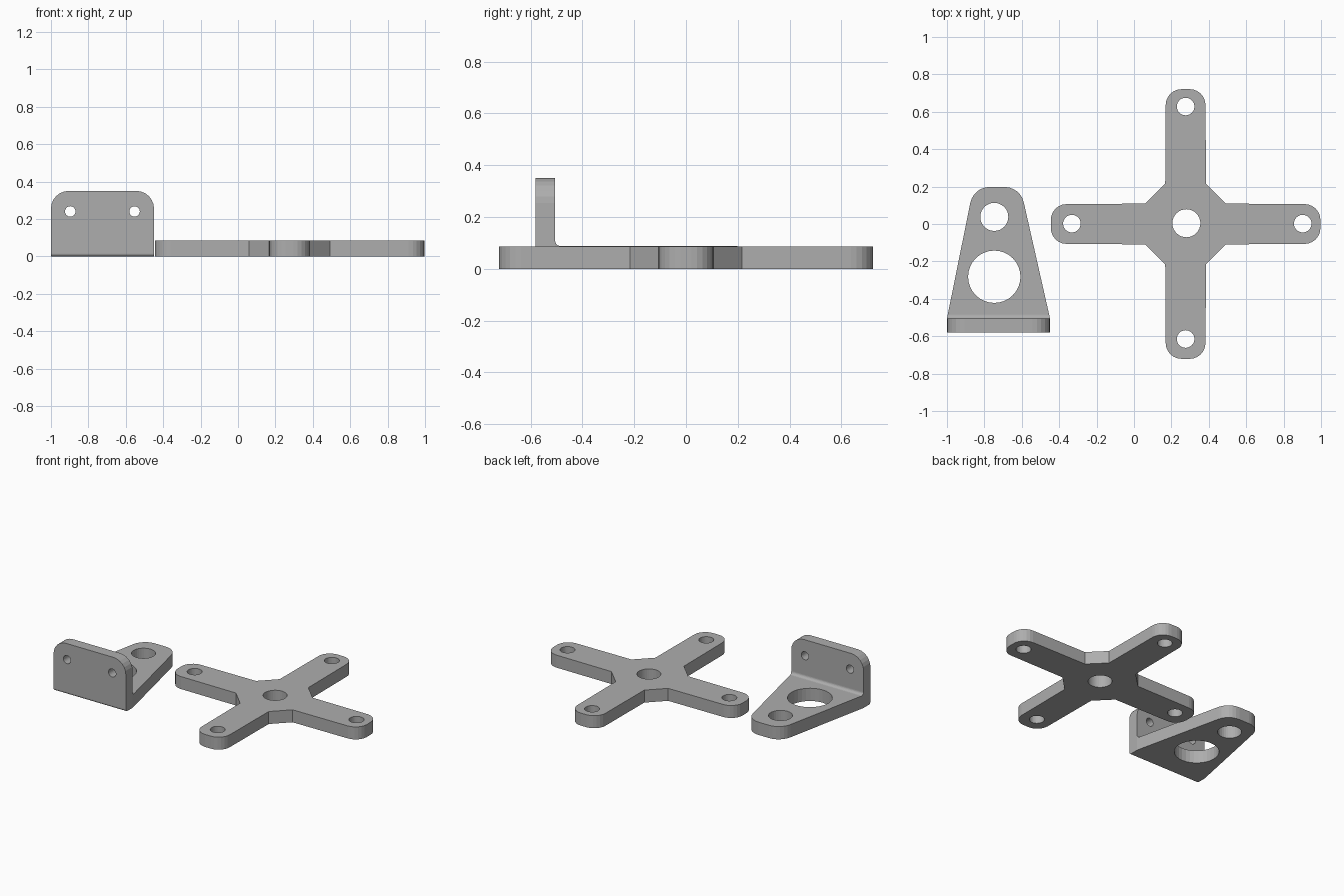
import bpy, bmesh, math
from mathutils import Vector

if "Cube" in bpy.data.objects:
    bpy.data.objects.remove(bpy.data.objects["Cube"])

grey = bpy.data.materials.new("plain grey")
grey.diffuse_color = (0.42, 0.42, 0.42, 1)
grey.use_nodes = True
grey.node_tree.nodes["Principled BSDF"].inputs["Base Color"].default_value = grey.diffuse_color


def rounded(points, seg=6):
    """Outline from (u, v, radius) corners, with arcs tangent to both edges."""
    out = []
    n = len(points)
    for i, (u, v, r) in enumerate(points):
        p = Vector((u, v))
        if r == 0:
            out.append(p)
            continue
        a = (Vector(points[i - 1][:2]) - p).normalized()
        b = (Vector(points[(i + 1) % n][:2]) - p).normalized()
        half = a.angle(b) / 2
        centre = p + (a + b).normalized() * (r / math.sin(half))
        s = p + a * (r / math.tan(half)) - centre
        e = p + b * (r / math.tan(half)) - centre
        total = s.angle_signed(e)
        for k in range(seg + 1):
            t = -total * k / seg
            out.append(centre + Vector((s.x * math.cos(t) - s.y * math.sin(t),
                                        s.x * math.sin(t) + s.y * math.cos(t))))
    return out


def prism(name, outline, axis, lo, hi):
    """Extrude a 2D outline along x, y or z."""
    place = {"x": lambda p, w: (w, p.x, p.y),
             "y": lambda p, w: (p.x, w, p.y),
             "z": lambda p, w: (p.x, p.y, w)}[axis]
    bm = bmesh.new()
    low = [bm.verts.new(place(p, lo)) for p in outline]
    high = [bm.verts.new(place(p, hi)) for p in outline]
    bm.faces.new(low)
    bm.faces.new(high)
    for i in range(len(low)):
        j = (i + 1) % len(low)
        bm.faces.new((low[i], low[j], high[j], high[i]))
    bmesh.ops.recalc_face_normals(bm, faces=bm.faces)
    mesh = bpy.data.meshes.new(name)
    bm.to_mesh(mesh)
    bm.free()
    mesh.materials.append(grey)
    ob = bpy.data.objects.new(name, mesh)
    bpy.context.collection.objects.link(ob)
    return ob


def carve(target, tool, operation):
    """Apply a boolean and discard the tool."""
    mod = target.modifiers.new("cut", "BOOLEAN")
    mod.object, mod.operation, mod.solver = tool, operation, "EXACT"
    bpy.context.view_layer.objects.active = target
    bpy.ops.object.modifier_apply(modifier=mod.name)
    bpy.data.objects.remove(tool, do_unlink=True)


def hole(target, u, v, r, axis, lo, hi, seg=32):
    ring = [Vector((u + r * math.cos(2 * math.pi * k / seg),
                    v + r * math.sin(2 * math.pi * k / seg))) for k in range(seg)]
    carve(target, prism("hole_cutter", ring, axis, lo, hi), "DIFFERENCE")


# Four-armed plate: one arm's corners turned four times
CX, REACH, WIDTH = 0.276, 0.721, 0.106
arm = [(REACH, -WIDTH, 0.085), (REACH, WIDTH, 0.085),
       (0.216, 0.109, 0), (0.109, 0.216, 0)]
corners = []
for q in range(4):
    c, s = round(math.cos(q * math.pi / 2)), round(math.sin(q * math.pi / 2))
    corners += [(CX + u * c - v * s, u * s + v * c, r) for u, v, r in arm]
cross = prism("cross_plate", rounded(corners), "z", 0, 0.086)
hole(cross, CX + 0.004, 0.004, 0.075, "z", -0.1, 0.2)
for dx, dy in ((0.626, 0), (-0.608, 0), (0, 0.626), (0, -0.617)):
    hole(cross, CX + dx, dy + 0.002, 0.047, "z", -0.1, 0.2)

# Angle bracket: L section trimmed by its plan and front outlines
BX, FRONT, BACK = -0.725, -0.58, -0.505
section = rounded([(FRONT, 0, 0.016), (0.3, 0, 0), (0.3, 0.088, 0),
                   (BACK, 0.088, 0.02), (BACK, 0.35, 0), (FRONT, 0.35, 0)])
bracket = prism("angle_bracket", section, "x", -1.1, -0.35)
plan = rounded([(-1, -0.7, 0), (-0.449, -0.7, 0), (-0.449, BACK, 0),
                (-0.608, 0.198, 0.105), (-0.858, 0.198, 0.105), (-1, BACK, 0)])
carve(bracket, prism("plan_trim", plan, "z", -0.1, 0.5), "INTERSECT")
face = rounded([(-1.2, -0.1, 0), (-0.2, -0.1, 0), (-0.2, 0.2, 0), (-0.449, 0.2, 0),
                (-0.449, 0.35, 0.095), (-1, 0.35, 0.095), (-1, 0.2, 0), (-1.2, 0.2, 0)])
carve(bracket, prism("front_trim", face, "y", -0.8, 0.5), "INTERSECT")

# Bracket holes: large and medium in the base, two small in the upright
hole(bracket, -0.747, -0.282, 0.14, "z", -0.1, 0.2)
hole(bracket, -0.747, 0.038, 0.075, "z", -0.1, 0.2)
for x in (-0.897, -0.553):
    hole(bracket, x, 0.24, 0.028, "y", -0.7, -0.4, 24)
